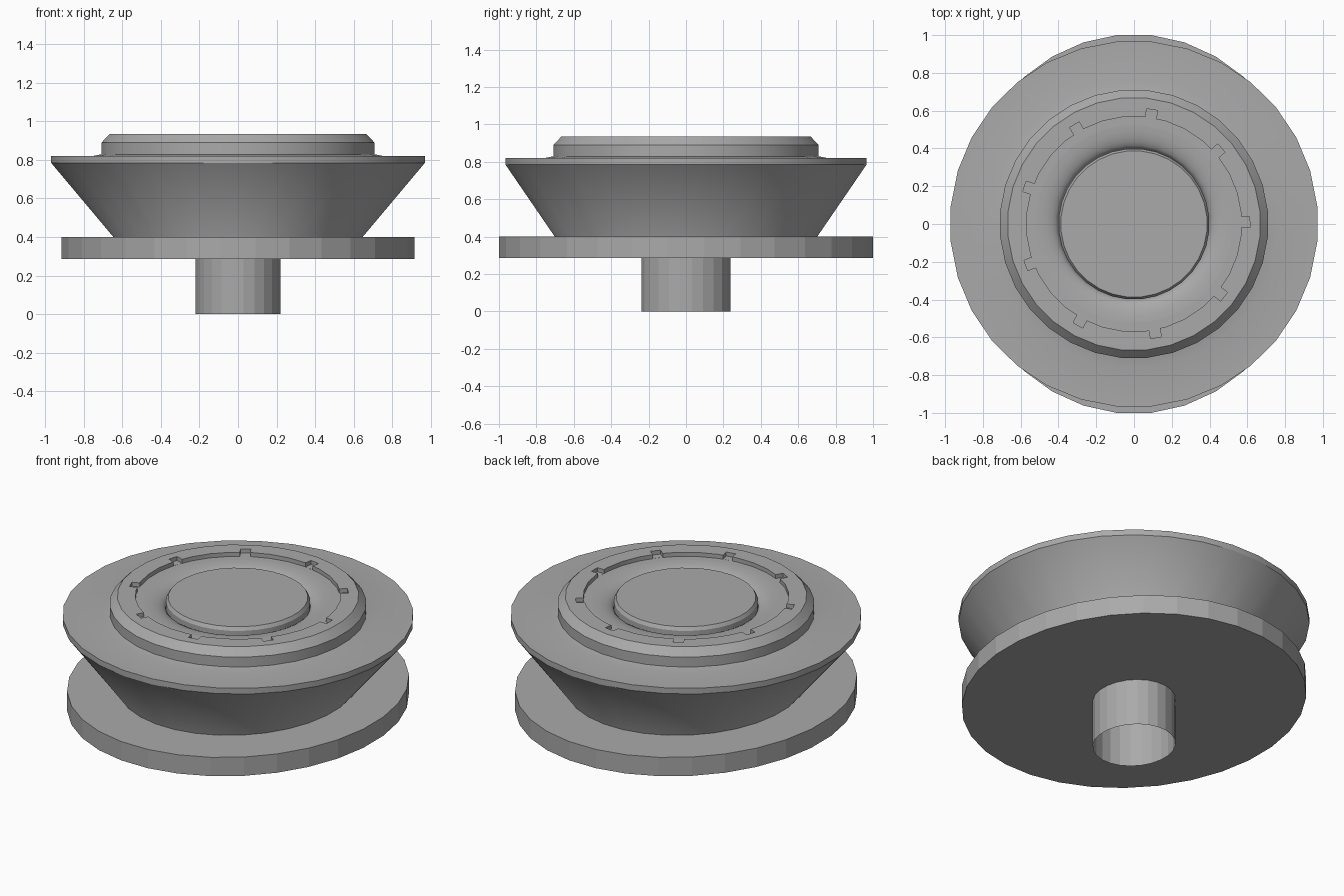
import bpy
import bmesh
from math import cos, sin, pi, radians

cube = bpy.data.objects.get("Cube")
if cube:
    bpy.data.objects.remove(cube, do_unlink=True)

grey = bpy.data.materials.new("plain grey")
grey.use_nodes = True
COLOUR = (0.4, 0.4, 0.4, 1)
grey.diffuse_color = COLOUR
grey.node_tree.nodes["Principled BSDF"].inputs["Base Color"].default_value = COLOUR


def finish(name, bm, smooth_angle):
    mesh = bpy.data.meshes.new(name)
    bm.to_mesh(mesh)
    bm.free()
    mesh.materials.append(grey)
    ob = bpy.data.objects.new(name, mesh)
    bpy.context.collection.objects.link(ob)
    shade(ob, smooth_angle)
    return ob


def shade(ob, angle):
    bpy.ops.object.select_all(action='DESELECT')
    ob.select_set(True)
    bpy.context.view_layer.objects.active = ob
    if angle:
        bpy.ops.object.shade_smooth_by_angle(angle=radians(angle))


def lathe(name, profile, sides=32, squash=1, smooth=0, closed=False, caps=""):
    """Spin (radius, z) or (x radius, y radius, z) points, listed bottom to top on the outside."""
    bm = bmesh.new()
    rings = []
    for p in profile:
        rx, ry, z = p[0], p[-2], p[-1]
        angles = [2 * pi * (i + 0.5) / sides for i in range(sides)]
        rings.append([bm.verts.new((rx * squash * cos(a), ry * sin(a), z)) for a in angles])
    pairs = list(zip(rings, rings[1:]))
    if closed:
        pairs.append((rings[-1], rings[0]))
    for low, high in pairs:
        for i in range(sides):
            j = (i + 1) % sides
            bm.faces.new((low[i], low[j], high[j], high[i]))
    if "b" in caps:
        bm.faces.new(rings[0][::-1])
    if "t" in caps:
        bm.faces.new(rings[-1])
    return finish(name, bm, smooth)


# Open hollow stem and the oval base plate
lathe("stem", [(0.222, 0.241, 0), (0.222, 0.241, 0.29)], sides=24)
lathe("base_plate", [(1.005, 0.285), (1.005, 0.4)], squash=0.915, caps="bt")

# Flared bowl, its thin rim and the nearly flat shoulder
lathe("bowl", [(0.65, 0.705, 0.32), (0.65, 0.705, 0.4), (0.975, 0.97, 0.785)], smooth=60)
lathe("bowl_rim", [(0.975, 0.97, 0.785), (0.975, 0.97, 0.82)], smooth=30)
lathe("shoulder", [(0.975, 0.97, 0.82), (0.76, 0.82), (0.7, 0.832)], smooth=30)

# Chamfered collar with a stepped opening
collar = lathe("collar", [(0.712, 0.81), (0.712, 0.89), (0.67, 0.935), (0.57, 0.935),
                          (0.57, 0.91), (0.525, 0.91), (0.525, 0.81)], closed=True)

# Nine square notches cut in the collar
bm = bmesh.new()
for k in range(9):
    a = radians(40 * k + 1)
    box = bmesh.ops.create_cube(bm, size=1)["verts"]
    bmesh.ops.scale(bm, vec=(0.07, 0.058, 0.05), verts=box)
    bmesh.ops.translate(bm, vec=(0.578, 0, 0.9355), verts=box)
    for v in box:
        x, y = v.co.x, v.co.y
        v.co.x, v.co.y = x * cos(a) - y * sin(a), x * sin(a) + y * cos(a)
cutter = finish("notch_cutter", bm, 0)
cutter.hide_render = True
cut = collar.modifiers.new("notches", 'BOOLEAN')
cut.operation = 'DIFFERENCE'
cut.solver = 'EXACT'
cut.object = cutter
shade(collar, 0)
bpy.ops.object.modifier_apply(modifier=cut.name)
bpy.data.objects.remove(cutter, do_unlink=True)
shade(collar, 30)

# Rounded trough sinking toward the raised centre disc
steps = [radians(15 * i) for i in range(6)]
lathe("trough", [(0.4, 0.86)] + [(0.525 - 0.125 * sin(t), 0.86 + 0.05 * cos(t)) for t in steps[::-1]],
      smooth=40)
lathe("centre_disc", [(0.4, 0.85), (0.4, 0.905), (0.388, 0.925)], smooth=30, caps="t")
